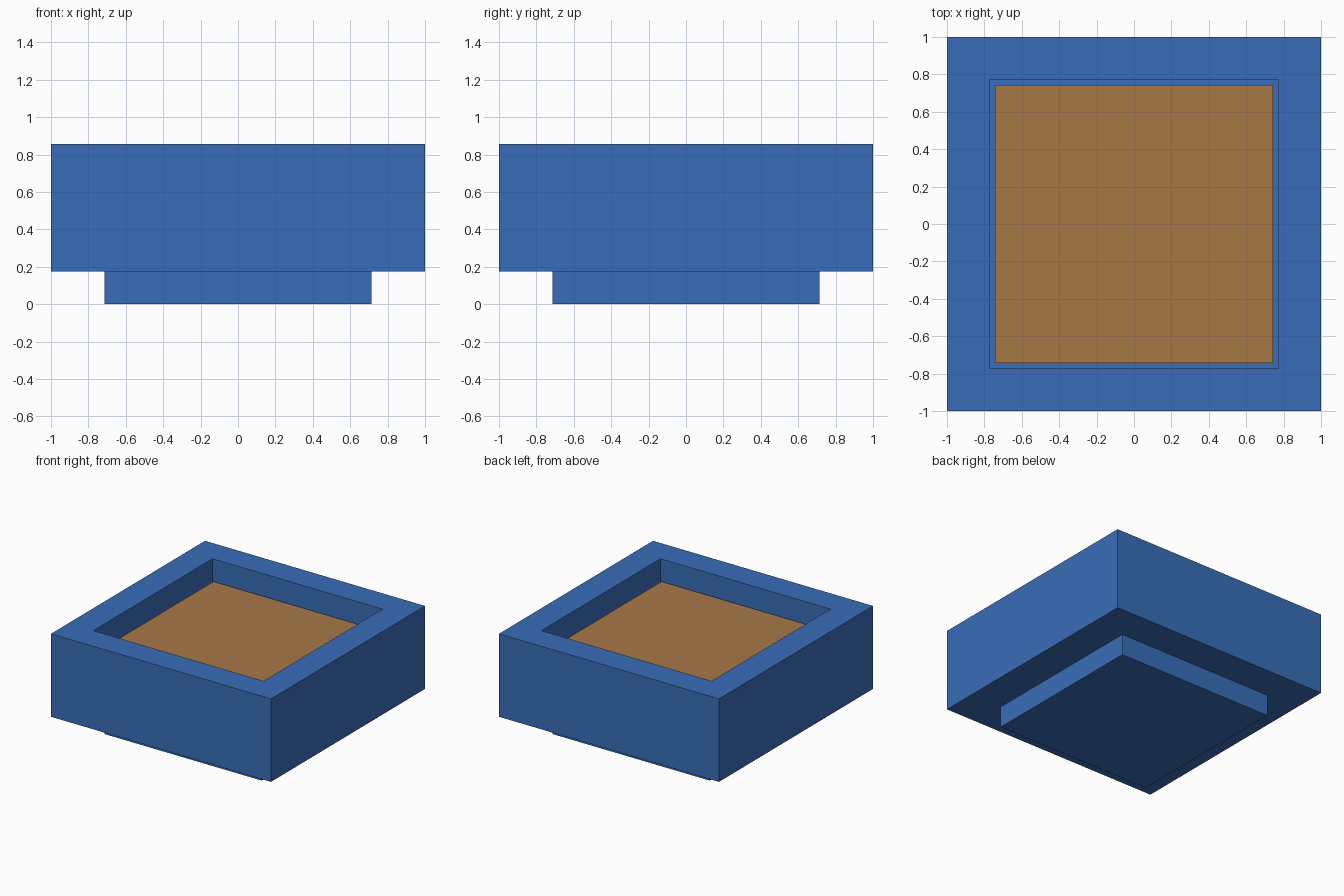
import bpy
import bmesh

cube = bpy.data.objects.get("Cube")
if cube:
    bpy.data.objects.remove(cube, do_unlink=True)


def make_material(name, rgb):
    mat = bpy.data.materials.new(name)
    mat.use_nodes = True
    color = (*rgb, 1)
    mat.diffuse_color = color
    mat.node_tree.nodes["Principled BSDF"].inputs["Base Color"].default_value = color
    return mat


def square_lathe(name, profile, mat):
    """Stack concentric squares (half width, height) and cap both ends."""
    bm = bmesh.new()
    rings = [[bm.verts.new((sx * h, sy * h, z))
              for sx, sy in ((-1, -1), (1, -1), (1, 1), (-1, 1))]
             for h, z in profile]
    for low, high in zip(rings, rings[1:]):
        for i in range(4):
            j = (i + 1) % 4
            bm.faces.new((low[i], low[j], high[j], high[i]))
    bm.faces.new(rings[0][::-1])
    bm.faces.new(rings[-1])
    bmesh.ops.recalc_face_normals(bm, faces=bm.faces)
    mesh = bpy.data.meshes.new(name)
    bm.to_mesh(mesh)
    bm.free()
    mesh.materials.append(mat)
    obj = bpy.data.objects.new(name, mesh)
    bpy.context.collection.objects.link(obj)
    return obj


blue = make_material("blue glaze", (0.04, 0.155, 0.48))
brown = make_material("brown soil", (0.38, 0.19, 0.062))

# Pot: narrow foot, wide body, thick rim and hollow inside
foot, body, hollow = 0.713, 1.0, 0.773
base_top, rim_top, floor = 0.175, 0.857, 0.4
square_lathe("planter_pot", [(foot, 0), (foot, base_top), (body, base_top),
                             (body, rim_top), (hollow, rim_top), (hollow, floor)], blue)

# Soil: block set inside the hollow with a narrow gap around it
square_lathe("soil", [(0.742, floor + 0.002), (0.742, 0.69)], brown)
